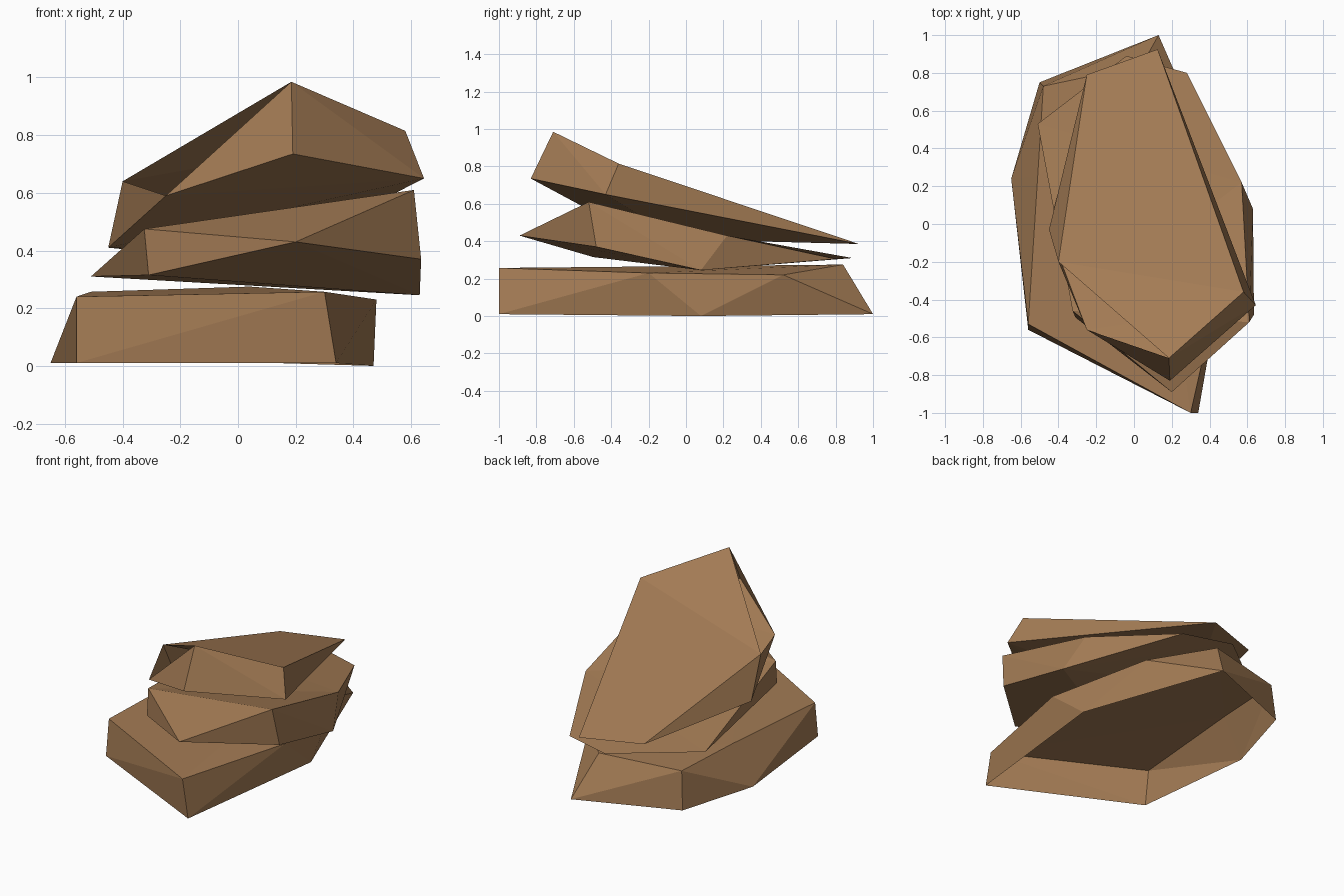
import bpy, bmesh

if "Cube" in bpy.data.objects:
    bpy.data.objects.remove(bpy.data.objects["Cube"])

# One flat brown for all the stone
brown = bpy.data.materials.new("brown_stone")
brown.diffuse_color = (0.37, 0.20, 0.09, 1.0)
brown.use_nodes = True
brown.node_tree.nodes["Principled BSDF"].inputs["Base Color"].default_value = brown.diffuse_color


def rock(name, corners, top=None, open_base=False):
    """Faceted slab: hull of corner points, optionally with a refolded top or no base."""
    bm = bmesh.new()
    verts = [bm.verts.new(c) for c in corners]
    bmesh.ops.convex_hull(bm, input=verts)
    bmesh.ops.recalc_face_normals(bm, faces=bm.faces[:])
    bm.normal_update()
    drop = [f for f in bm.faces
            if (top and f.normal.z > 0.6) or (open_base and f.normal.z < -0.9)]
    edges = {e for f in drop for e in f.edges}
    bmesh.ops.delete(bm, geom=drop, context='FACES_ONLY')
    bmesh.ops.delete(bm, geom=[e for e in edges if not e.link_faces], context='EDGES')
    for face in top or []:
        bm.faces.new([verts[i] for i in face])
    mesh = bpy.data.meshes.new(name)
    bm.to_mesh(mesh)
    bm.free()
    mesh.materials.append(brown)
    obj = bpy.data.objects.new(name, mesh)
    bpy.context.collection.objects.link(obj)
    return obj


# Wide flat base slab, hollow and open underneath
rock("bottom_slab", [
    (-0.65, 0.24, 0.01), (-0.50, 0.75, 0.01), (0.13, 1.00, 0.01),
    (0.47, 0.08, 0.00), (0.34, -1.00, 0.01), (-0.56, -0.56, 0.01),
    (-0.56, -0.53, 0.24), (-0.51, 0.25, 0.257), (-0.48, 0.73, 0.255),
    (0.04, 0.84, 0.275), (0.34, 0.52, 0.22), (0.48, -0.20, 0.23),
    (0.30, -1.00, 0.257)], open_base=True)

# Middle slab, tapering to a thin edge at the back
rock("middle_slab", [
    (-0.51, 0.53, 0.31), (-0.04, 0.89, 0.31), (0.28, 0.80, 0.305),
    (0.57, 0.22, 0.43), (0.63, 0.08, 0.245), (0.635, -0.48, 0.37),
    (0.61, -0.52, 0.61), (0.20, -0.89, 0.43), (-0.31, -0.495, 0.315),
    (-0.325, -0.46, 0.475)],
    top=[(7, 6, 9), (6, 3, 9), (3, 0, 9), (3, 2, 1, 0)])

# Top slab, peaked at the front and sloping down to the back
rock("top_slab", [
    (0.185, -0.71, 0.985), (0.58, -0.36, 0.815), (0.645, -0.43, 0.65),
    (0.19, -0.83, 0.735), (-0.25, -0.56, 0.59), (-0.40, -0.20, 0.64),
    (-0.45, -0.03, 0.41), (-0.25, 0.79, 0.39), (0.125, 0.925, 0.385)],
    top=[(0, 1, 5), (1, 8, 7, 5)])
